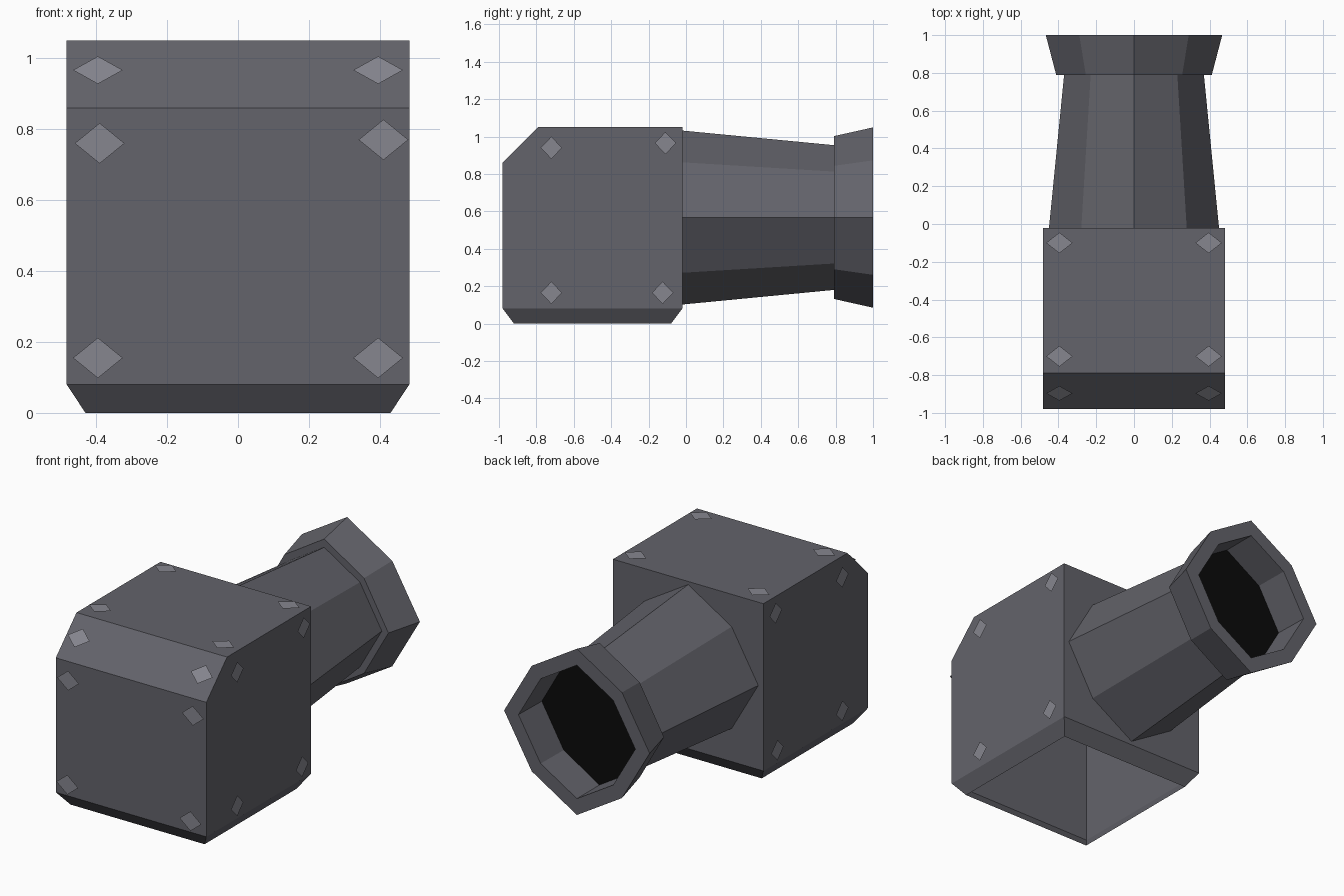
import bpy, bmesh
from mathutils import Vector

if "Cube" in bpy.data.objects:
    bpy.data.objects.remove(bpy.data.objects["Cube"])


def material(name, rgb):
    m = bpy.data.materials.new(name)
    m.diffuse_color = (*rgb, 1)
    m.use_nodes = True
    m.node_tree.nodes["Principled BSDF"].inputs["Base Color"].default_value = m.diffuse_color
    return m


DARK = material("dark_metal", (0.125, 0.125, 0.145))
LIGHT = material("light_metal", (0.24, 0.24, 0.275))
BLACK = material("black", (0.003, 0.003, 0.003))


def finish(name, bm, mat, recalc=True):
    if recalc:
        bmesh.ops.recalc_face_normals(bm, faces=bm.faces)
    me = bpy.data.meshes.new(name)
    bm.to_mesh(me)
    bm.free()
    me.materials.append(mat)
    ob = bpy.data.objects.new(name, me)
    bpy.context.collection.objects.link(ob)
    return ob


def bridge(bm, a, b):
    for i in range(len(a)):
        j = (i + 1) % len(a)
        bm.faces.new((a[i], a[j], b[j], b[i]))


# Housing: side profile (y, z) extruded across x, open underneath
X = 0.483
bm = bmesh.new()
profile = [(-0.02, 0.08), (-0.02, 1.05), (-0.79, 1.05), (-0.98, 0.86), (-0.98, 0.08)]
left, right = [[bm.verts.new((s * X, y, z)) for y, z in profile] for s in (-1, 1)]
bm.faces.new(left)
bm.faces.new(right[::-1])
for i in range(len(profile) - 1):
    bm.faces.new((left[i], right[i], right[i + 1], left[i + 1]))
# tapered skirt
upper = [left[0], right[0], right[-1], left[-1]]
lower = [bm.verts.new((x, y, 0)) for x, y in
         [(-0.43, -0.08), (0.43, -0.08), (0.43, -0.92), (-0.43, -0.92)]]
bridge(bm, upper, lower)
finish("housing", bm, DARK)


# Eight-sided tube sections along y: (y, x radius, z radius)
def ring(bm, y, rx, rz):
    kx, kz = 0.62, 0.635
    pts = [(1, 0), (kx, kz), (0, 1), (-kx, kz), (-1, 0), (-kx, -kz), (0, -1), (kx, -kz)]
    return [bm.verts.new((px * rx, y, 0.567 + pz * rz)) for px, pz in pts]


def tube(name, sections):
    bm = bmesh.new()
    rings = [ring(bm, *s) for s in sections]
    for a, b in zip(rings, rings[1:]):
        bridge(bm, b, a)
    return finish(name, bm, DARK, recalc=False)


tube("barrel", [(-0.02, 0.45, 0.465), (0.79, 0.37, 0.387)])
tube("flared_muzzle", [(0.79, 0.37, 0.387), (0.79, 0.412, 0.435), (1.0, 0.467, 0.482),
                       (1.0, 0.375, 0.387), (0.792, 0.37, 0.387)])

# Black disc closing the muzzle
bm = bmesh.new()
bm.faces.new(ring(bm, 0.793, 0.37, 0.387)[::-1])
finish("bore", bm, BLACK, recalc=False)


# Diamond rivets: thin plates floating just off each face
def rivets(name, centres, u, v):
    u, v = Vector(u), Vector(v)
    off = u.cross(v).normalized() * 0.016
    bm = bmesh.new()
    for c in centres:
        c = Vector(c) + off
        bm.faces.new([bm.verts.new(c + d) for d in (u, v, -u, -v)])
    finish(name, bm, LIGHT, recalc=False)


rivets("front_rivets", [(-0.395, -0.984, 0.155), (0.395, -0.984, 0.155),
                        (-0.39, -0.984, 0.76), (0.41, -0.984, 0.77)],
       (0.07, 0, 0), (0, 0, 0.057))
rivets("chamfer_rivets", [(s * 0.395, -0.885, 0.955) for s in (-1, 1)],
       (0.07, 0, 0), (0, 0.039, 0.039))
rivets("top_rivets", [(s * 0.395, y, 1.05) for s in (-1, 1) for y in (-0.10, -0.70)],
       (0.07, 0, 0), (0, 0.055, 0))
for side, s in (("right", 1), ("left", -1)):
    rivets(side + "_rivets", [(s * X, -0.72, 0.94), (s * X, -0.11, 0.965),
                              (s * X, -0.72, 0.165), (s * X, -0.125, 0.165)],
           (0, s * 0.057, 0), (0, 0, 0.06))
